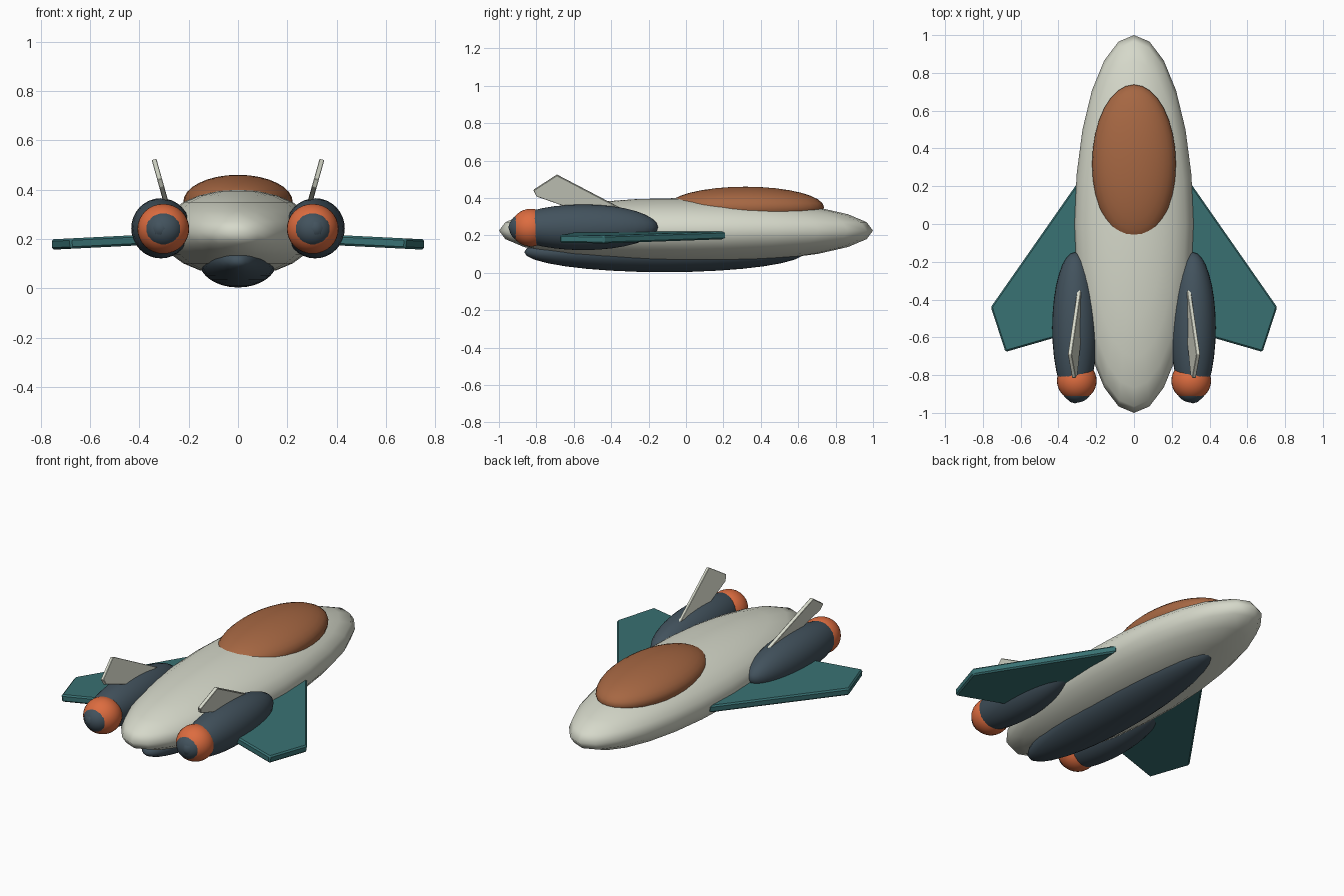
import bpy, bmesh, math
from mathutils import Vector

cube = bpy.data.objects.get("Cube")
if cube:
    bpy.data.objects.remove(cube, do_unlink=True)


def material(name, rgb):
    m = bpy.data.materials.new(name)
    m.use_nodes = True
    m.diffuse_color = (*rgb, 1)
    m.node_tree.nodes["Principled BSDF"].inputs["Base Color"].default_value = (*rgb, 1)
    return m


ivory = material("ivory", (0.67, 0.69, 0.59))
bronze = material("bronze", (0.38, 0.135, 0.055))
slate = material("slate", (0.055, 0.085, 0.11))
orange = material("orange", (0.72, 0.15, 0.05))
teal = material("teal", (0.04, 0.165, 0.17))


def ellipsoid(name, centre, radii, mat, segments=24, rings=12):
    bpy.ops.mesh.primitive_uv_sphere_add(segments=segments, ring_count=rings, radius=1, location=centre)
    ob = bpy.context.object
    ob.name = name
    ob.scale = radii
    bpy.ops.object.transform_apply(location=False, rotation=False, scale=True)
    bpy.ops.object.shade_smooth()
    ob.data.materials.append(mat)
    return ob


def plate(name, outline, thickness, mat, bevel):
    """Flat outline thickened evenly to both sides, with softened edges."""
    pts = [Vector(p) for p in outline]
    normal = (pts[1] - pts[0]).cross(pts[2] - pts[0]).normalized()
    bm = bmesh.new()
    lower = [bm.verts.new(p - normal * thickness / 2) for p in pts]
    upper = [bm.verts.new(p + normal * thickness / 2) for p in pts]
    bm.faces.new(lower[::-1])
    bm.faces.new(upper)
    for i in range(len(pts)):
        j = (i + 1) % len(pts)
        bm.faces.new((lower[i], lower[j], upper[j], upper[i]))
    bmesh.ops.recalc_face_normals(bm, faces=bm.faces)
    mesh = bpy.data.meshes.new(name)
    bm.to_mesh(mesh)
    bm.free()
    mesh.materials.append(mat)
    ob = bpy.data.objects.new(name, mesh)
    bpy.context.collection.objects.link(ob)
    if bevel:
        mod = ob.modifiers.new("soft_edges", "BEVEL")
        mod.width = bevel
        mod.segments = 1
    return ob


# Fuselage, canopy and belly pod
ellipsoid("hull", (0, 0, 0.225), (0.315, 1.0, 0.175), ivory)
ellipsoid("canopy", (0, 0.318, 0.35), (0.222, 0.42, 0.11), bronze, 32, 16)
ellipsoid("belly_pod", (0, -0.115, 0.11), (0.158, 0.75, 0.107), slate, 32, 16)

for side, s in (("left", 1), ("right", -1)):
    # Engine: nacelle, glowing ring ball and nozzle
    ellipsoid(side + "_nacelle", (s * 0.313, -0.55, 0.243), (0.12, 0.4, 0.122), slate, 32, 16)
    ellipsoid(side + "_exhaust", (s * 0.303, -0.83, 0.241), (0.105, 0.105, 0.101), orange, 32, 16)
    ellipsoid(side + "_nozzle", (s * 0.303, -0.872, 0.241), (0.08, 0.073, 0.075), slate, 32, 16)

    # Swept wing, drooping slightly to the tip
    outline = [(0.3, 0.215), (0.757, -0.44), (0.68, -0.677), (0.24, -0.55)]
    plate(side + "_wing",
          [(s * x, y, 0.2 - 0.05 * (x - 0.3)) for x, y in outline], 0.042, teal, 0.008)

    # Tail fin, leaning outward
    outline = [(-0.35, 0.345), (-0.69, 0.523), (-0.815, 0.442), (-0.8, 0.41), (-0.6, 0.34)]
    plate(side + "_fin",
          [(s * (0.295 + 0.28 * (z - 0.36)), y, z) for y, z in outline], 0.02, ivory, 0.002)
